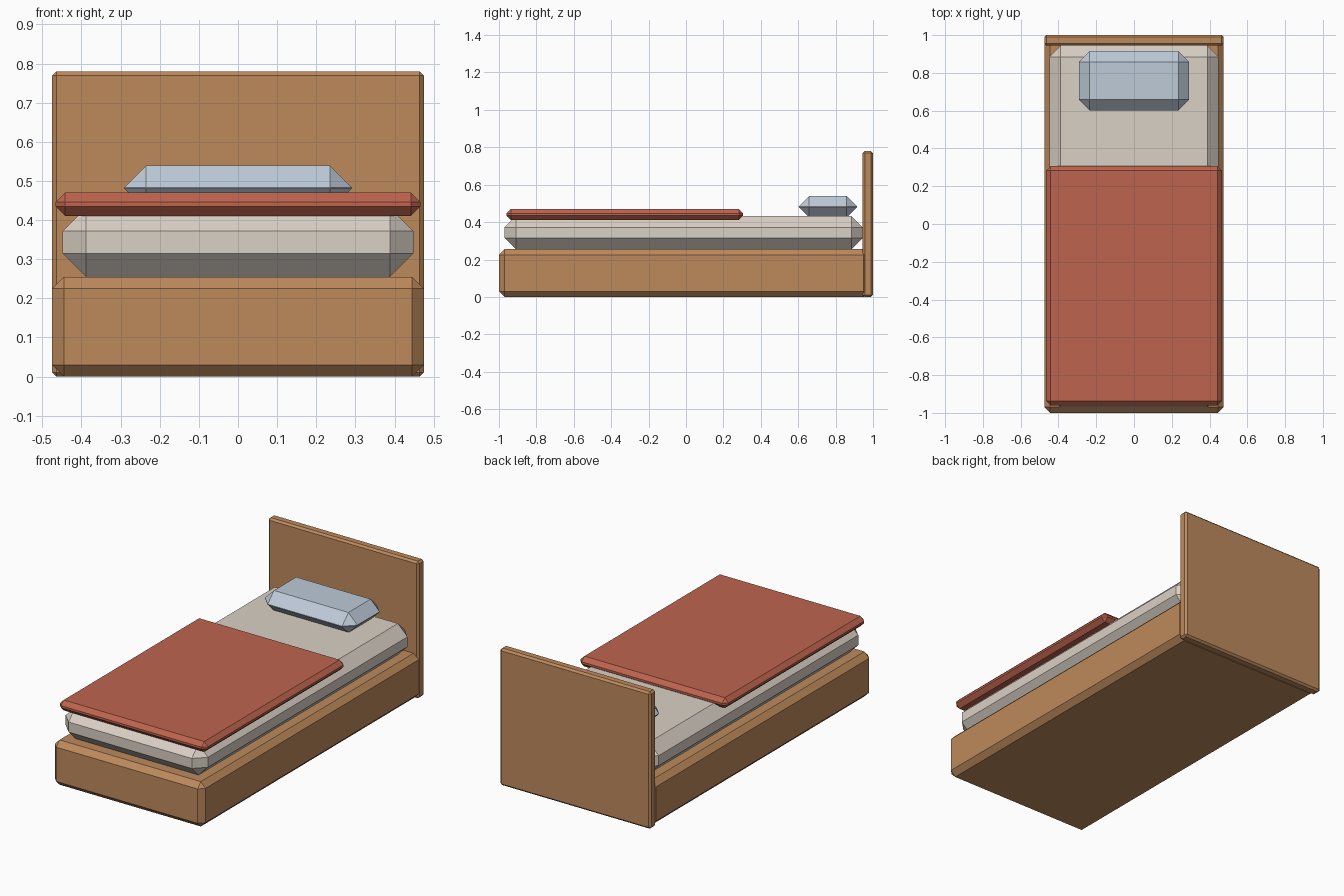
import bpy
import bmesh
from mathutils import Vector

cube = bpy.data.objects.get("Cube")
if cube:
    bpy.data.objects.remove(cube, do_unlink=True)


def make_material(name, rgb):
    mat = bpy.data.materials.new(name)
    mat.use_nodes = True
    color = (*rgb, 1.0)
    mat.diffuse_color = color
    mat.node_tree.nodes["Principled BSDF"].inputs["Base Color"].default_value = color
    return mat


def chamfered_box(name, low, high, chamfer, mat):
    """Flat-shaded box with every edge cut by one chamfer."""
    low, high = Vector(low), Vector(high)
    size = high - low
    bm = bmesh.new()
    bmesh.ops.create_cube(bm, size=1.0)
    bmesh.ops.scale(bm, vec=size, verts=bm.verts)
    bmesh.ops.bevel(bm, geom=bm.edges[:], offset=chamfer, segments=1,
                    affect='EDGES', clamp_overlap=True)
    bmesh.ops.recalc_face_normals(bm, faces=bm.faces)
    mesh = bpy.data.meshes.new(name)
    bm.to_mesh(mesh)
    bm.free()
    mesh.materials.append(mat)
    obj = bpy.data.objects.new(name, mesh)
    obj.location = (low + high) / 2
    bpy.context.collection.objects.link(obj)
    return obj


wood = make_material("wood", (0.515, 0.254, 0.107))
linen = make_material("cream linen", (0.70, 0.635, 0.56))
red = make_material("red wool", (0.515, 0.127, 0.076))
blue = make_material("pale blue cotton", (0.515, 0.597, 0.687))

# Wooden parts
chamfered_box("bed_base", (-0.475, -1.0, 0.0), (0.475, 0.98, 0.255), 0.03, wood)
chamfered_box("headboard", (-0.475, 0.945, 0.0), (0.475, 1.0, 0.78), 0.011, wood)

# Bedding
chamfered_box("mattress", (-0.448, -0.97, 0.255), (0.448, 0.945, 0.432), 0.06, linen)
chamfered_box("blanket", (-0.466, -0.96, 0.411), (0.466, 0.306, 0.47), 0.0235, red)
chamfered_box("pillow", (-0.291, 0.602, 0.424), (0.291, 0.915, 0.54), 0.0565, blue)
